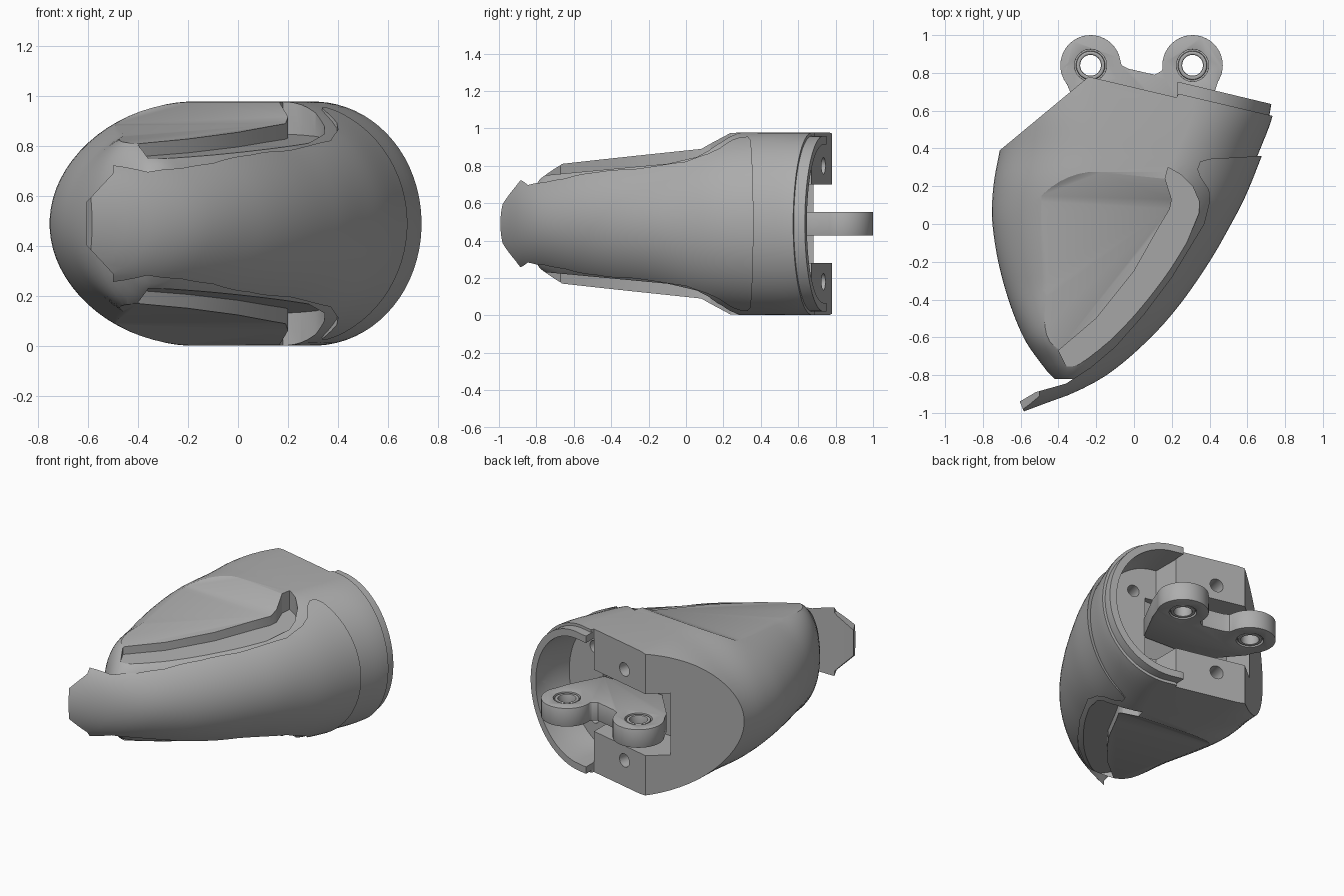
import bpy, bmesh, math
from mathutils import Matrix, Vector

MID = 0.49  # height of the symmetry plane

cube = bpy.data.objects.get("Cube")
if cube:
    bpy.data.objects.remove(cube, do_unlink=True)

grey = bpy.data.materials.new("satin grey")
grey.use_nodes = True
grey.diffuse_color = (0.42, 0.42, 0.42, 1)
grey.node_tree.nodes["Principled BSDF"].inputs["Base Color"].default_value = grey.diffuse_color


def make(name, bm):
    bmesh.ops.recalc_face_normals(bm, faces=bm.faces)
    mesh = bpy.data.meshes.new(name)
    bm.to_mesh(mesh)
    bm.free()
    ob = bpy.data.objects.new(name, mesh)
    bpy.context.collection.objects.link(ob)
    mesh.materials.append(grey)
    return ob


def bridge(name, rings):
    """Closed solid through rings of equal size."""
    bm = bmesh.new()
    rows = [[bm.verts.new(p) for p in ring] for ring in rings]
    n = len(rows[0])
    for a, b in zip(rows, rows[1:]):
        for i in range(n):
            j = (i + 1) % n
            bm.faces.new((a[i], a[j], b[j], b[i]))
    bm.faces.new(rows[0])
    bm.faces.new(rows[-1][::-1])
    return make(name, bm)


def spline(keys, y):
    """Smooth interpolation of key rows by their first value."""
    k = next((i for i in range(len(keys) - 1) if y <= keys[i + 1][0]), len(keys) - 2)
    a, b = keys[k], keys[k + 1]
    p, q = keys[max(k - 1, 0)], keys[min(k + 2, len(keys) - 1)]
    d = b[0] - a[0]
    t = (y - a[0]) / d
    out = []
    for i in range(1, len(a)):
        m0 = (b[i] - p[i]) / (b[0] - p[0]) * d
        m1 = (q[i] - a[i]) / (q[0] - a[0]) * d
        out.append((2*t**3 - 3*t*t + 1) * a[i] + (t**3 - 2*t*t + t) * m0
                   + (3*t*t - 2*t**3) * b[i] + (t**3 - t*t) * m1)
    return out


def loft(name, keys, inset=0, steps=44, seg=72):
    """Rounded sections along y: left x, right x, left and right radius, half height."""
    rings = []
    for s in range(steps + 1):
        y = keys[0][0] + (keys[-1][0] - keys[0][0]) * s / steps
        xl, xr, al, ar, h = spline(keys, y)
        ring = []
        for i in range(seg):
            c = math.cos(math.tau * (i + 0.5) / seg)
            sn = math.sin(math.tau * (i + 0.5) / seg)
            x = xr - ar + (ar - inset) * c if c > 0 else xl + al + (al - inset) * c
            ring.append((x, y, MID + (h - inset) * sn))
        rings.append(ring)
    return bridge(name, rings)


def prism(name, poly, low, high, slope=0, side=1):
    """Plan outline between two offsets from the middle, with a sloping floor."""
    return bridge(name, [[(x, y, MID + side * (low + slope * y)) for x, y in poly],
                         [(x, y, MID + side * high) for x, y in poly]])


def rod(name, centre, radius, length, axis=(0, 0, 1)):
    bm = bmesh.new()
    turn = Vector((0, 0, 1)).rotation_difference(Vector(axis)).to_matrix().to_4x4()
    bmesh.ops.create_cone(bm, cap_ends=True, segments=40, radius1=radius, radius2=radius,
                          depth=length, matrix=Matrix.Translation(centre) @ turn)
    return make(name, bm)


def settle(ob):
    """Apply the modifiers of an object."""
    graph = bpy.context.evaluated_depsgraph_get()
    mesh = bpy.data.meshes.new_from_object(ob.evaluated_get(graph))
    ob.modifiers.clear()
    ob.data = mesh


def combine(ob, tool, mode="DIFFERENCE", keep=False):
    mod = ob.modifiers.new("cut", "BOOLEAN")
    mod.operation, mod.object, mod.solver = mode, tool, "EXACT"
    settle(ob)
    if not keep:
        bpy.data.objects.remove(tool, do_unlink=True)


def finish(ob, bevel=0):
    if bevel:
        mod = ob.modifiers.new("bevel", "BEVEL")
        mod.width, mod.segments, mod.angle_limit = bevel, 2, math.radians(50)
        settle(ob)
    bpy.ops.object.select_all(action="DESELECT")
    ob.select_set(True)
    bpy.context.view_layer.objects.active = ob
    bpy.ops.object.shade_smooth_by_angle(angle=math.radians(28))


BODY = [(-.82, -.42, -.24, .08, .10, .18), (-.78, -.46, -.19, .12, .14, .24),
        (-.6, -.585, .05, .20, .42, .35), (-.3, -.695, .30, .45, .45, .405),
        (0, -.75, .48, .55, .45, .45), (.2, -.745, .58, .57, .45, .483),
        (.4, -.71, .67, .55, .45, .488), (.6, -.68, .74, .5, .45, .488),
        (.9, -.6, .76, .45, .45, .488)]
PLATE = [(y, xr - 1, xr, .5, ar, h) for y, xr, ar, h in (
    (-1.01, -.63, .5, .27), (-.95, -.47, .5, .28), (-.89, -.31, .5, .29),
    (-.79, -.13, .5, .31), (-.61, .08, .5, .36), (-.43, .24, .52, .40),
    (-.2, .40, .52, .43), (0, .515, .47, .46), (.15, .592, .46, .478),
    (.36, .677, .46, .492), (.5, .73, .46, .492))]

# Main shell, trimmed to the angled back
shell = loft("shell", BODY)
combine(shell, prism("back_trim", [(-1, .15), (-.24, .78), (.225, .67), (.235, .69),
                                   (1, .51), (1, 1.2), (-1, 1.2)], -1, 1))

# Narrower lip around the round opening
lip = loft("opening_lip", BODY, inset=.018)
combine(lip, prism("lip_band", [(.228, .6), (1, .42), (1, .57), (.245, .75), (.228, .75)],
                   -1, 1), "INTERSECT")

# Hollow behind the lip and slot between the fork arms
hollow = loft("hollow", BODY, inset=.065)
combine(hollow, prism("hollow_area", [(.225, .48), (.9, .33), (.9, .89), (.225, .89)],
                      -1, 1), "INTERSECT")
slot = prism("slot", [(-.36, .46), (.3, .43), (.3, 1.1), (-.36, 1.1)], -.21, .21)
for part in (shell, lip):
    combine(part, hollow, keep=True)
    combine(part, slot, keep=True)
for tool in (hollow, slot):
    bpy.data.objects.remove(tool, do_unlink=True)

back = (.23, .97, 0)
for side in (1, -1):
    # Flat facet on the flank, with a ramp at its back
    profile = [(-1.1, .28), (.1, .40), (.28, .5), (.28, .7), (-1.1, .7)]
    facet = bridge("facet", [[(x, y, MID + side * z) for y, z in profile] for x in (-1, .25)])
    facet.rotation_euler.z = -.1
    combine(shell, facet)
    # Lower ledge following the plate, hooked at its back end
    ledge = [(-.40, -.67), (-.2, -.5), (0, -.25), (.13, -.02), (.19, .08), (.2, .13),
             (.165, .24), (.18, .3), (.25, .26), (.31, .2), (.345, .12), (.345, .06),
             (.25, -.17), (.05, -.45), (-.15, -.68), (-.32, -.84), (-.36, -.75)]
    combine(shell, prism("ledge", ledge, .33, .8, slope=.094, side=side))
    # Screw holes in the fork arms and the hollow floor
    for x, y, z, r in ((-.05, .735, .31, .045), (.38, .45, .24, .04)):
        combine(shell, rod("screw_hole", (x, y, MID + side * z), r, .24, back))
combine(shell, rod("floor_hole", (.1, .45, MID + .12), .035, .2, back))
finish(shell)
finish(lip)

# Curved outer plate reaching past the tip
plate = loft("outer_plate", PLATE)
outline = [(.9, .36), (.67, .36), (.40, .345), (.35, .33), (.335, .29), (.35, .25),
           (.395, .18), (.4, .12), (.37, 0), (.2, -.28), (.05, -.48), (-.1, -.65),
           (-.23, -.76), (-.36, -.845), (-.52, -.89), (-.605, -.94), (-.58, -1),
           (-.4, -1.2), (.9, -1.2)]
combine(plate, prism("plate_area", outline, -1, 1), "INTERSECT")
for side in (1, -1):
    corner = [(-.63, .06), (-.5, .20), (-.5, .5), (-.8, .5), (-.8, .06)]
    combine(plate, bridge("corner", [[(x, y, MID + side * z) for x, z in corner]
                                     for y in (-1.2, -.7)]))
finish(plate)

# Hinge link with two eyes
eyes = [(-.23, .84), (.31, .84)]
link = prism("hinge_link", [(-.388, .82), (-.33, .68), (-.15, .47), (.3, .45), (.42, .68),
                            (.468, .82), (.31, .9), (.17, .86), (.145, .81), (.11, .79),
                            (-.03, .822), (-.065, .84), (-.08, .88), (-.23, .9)], -.062, .062)
for x, y in eyes:
    combine(link, rod("eye", (x, y, MID), .16, .124), "UNION")
for x, y in eyes:
    combine(link, rod("eye_hole", (x, y, MID), .085, .3))
finish(link, .01)

# Bushings inside the eyes
for label, (x, y) in zip(("right", "left"), eyes):
    bush = rod(label + "_bushing", (x, y, MID), .077, .12)
    combine(bush, rod("bore", (x, y, MID), .055, .3))
    finish(bush, .008)
    seat = rod(label + "_bushing_seat", (x, y, MID), .088, .08)
    combine(seat, rod("bore", (x, y, MID), .07, .3))
    finish(seat)
